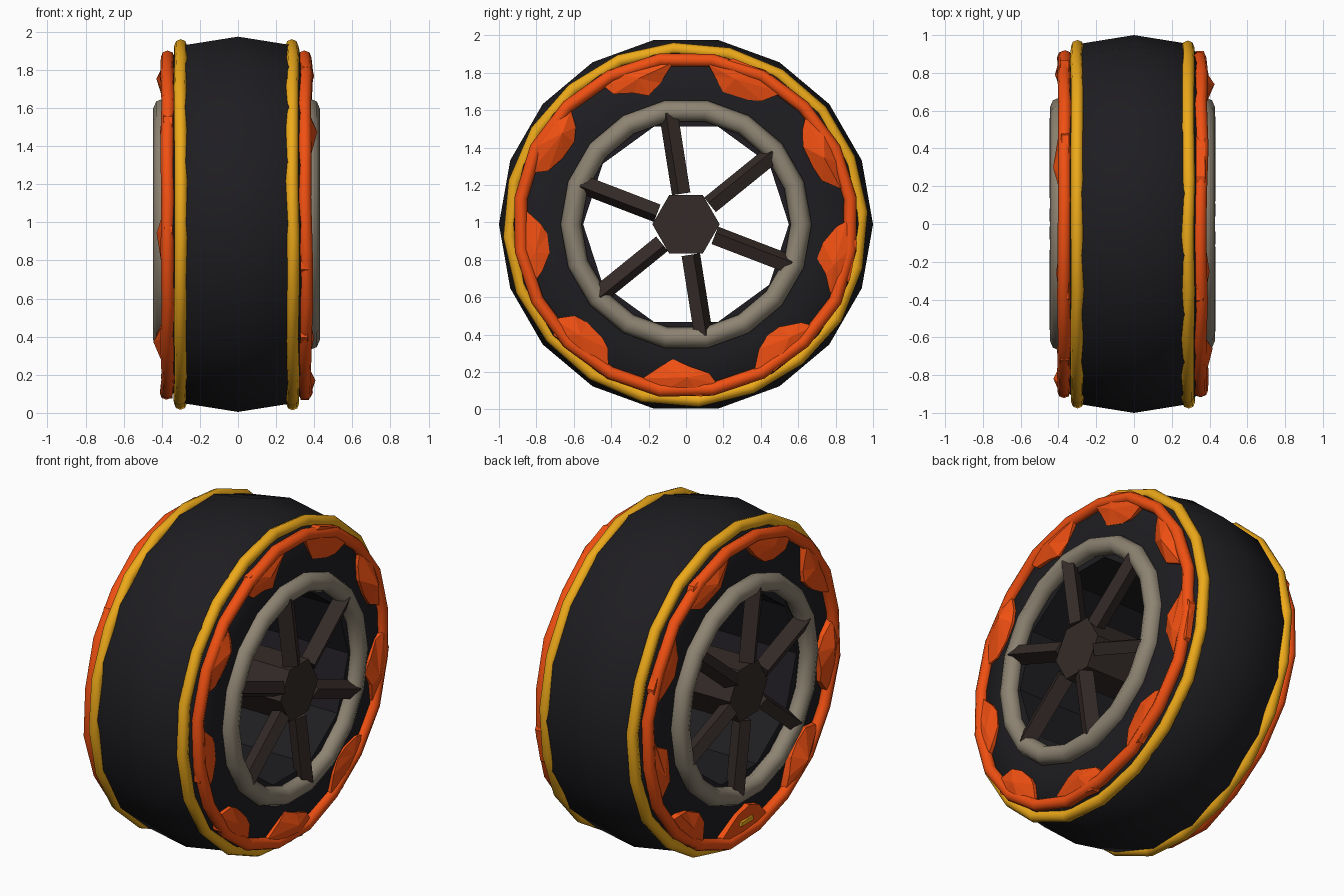
import bpy, bmesh, math, random
from mathutils import Matrix, Vector

if "Cube" in bpy.data.objects:
    bpy.data.objects.remove(bpy.data.objects["Cube"])

random.seed(4)
CZ = 0.99      # wheel centre height
OFF = -0.008   # slight sideways offset of the trim


def material(name, rgb):
    m = bpy.data.materials.new(name)
    m.diffuse_color = (*rgb, 1)
    m.use_nodes = True
    m.node_tree.nodes["Principled BSDF"].inputs["Base Color"].default_value = m.diffuse_color
    return m


BLACK = material("rubber", (0.013, 0.012, 0.015))
BROWN = material("dark_brown", (0.035, 0.024, 0.021))
YELLOW = material("yellow", (0.85, 0.40, 0.01))
ORANGE = material("orange", (0.88, 0.08, 0.006))
GREY = material("warm_grey", (0.27, 0.23, 0.17))


def polar(x, r, deg):
    a = math.radians(deg)
    return Vector((x, r * math.cos(a), CZ + r * math.sin(a)))


def finish(name, bm, mat, smooth=False):
    bmesh.ops.recalc_face_normals(bm, faces=bm.faces)
    me = bpy.data.meshes.new(name)
    bm.to_mesh(me)
    bm.free()
    me.materials.append(mat)
    ob = bpy.data.objects.new(name, me)
    bpy.context.collection.objects.link(ob)
    if smooth:
        bpy.ops.object.select_all(action='DESELECT')
        ob.select_set(True)
        bpy.context.view_layer.objects.active = ob
        bpy.ops.object.shade_smooth_by_angle(angle=math.radians(50))
    return ob


def lathe(name, profile, segs, mat, phase=0, smooth=False, wobble=0):
    """Revolve a closed (x, r) profile around the axle."""
    bm = bmesh.new()
    rings = []
    for i in range(segs):
        dx, dr = (random.uniform(-wobble, wobble) for _ in range(2))
        rings.append([bm.verts.new(polar(x + dx, r + dr, phase + 360 * i / segs))
                      for x, r in profile])
    n = len(profile)
    for i in range(segs):
        a, b = rings[i], rings[(i + 1) % segs]
        for j in range(n):
            k = (j + 1) % n
            bm.faces.new((a[j], a[k], b[k], b[j]))
    return finish(name, bm, mat, smooth)


def tube(name, x, major, minor, segs, mat, phase=0, wobble=0.004):
    prof = [(x + minor * math.cos(t * math.pi / 4), major + minor * math.sin(t * math.pi / 4))
            for t in range(8)]
    return lathe(name, prof, segs, mat, phase, True, wobble)


# tyre and the coarser inner barrel
half = [(0.28, 0.955), (0.34, 0.90), (0.36, 0.72), (0.36, 0.57)]
lathe("tyre", [(0, 1.0)] + half + [(-x, r) for x, r in reversed(half)], 18, BLACK, smooth=True)
lathe("inner_barrel", [(0.355, 0.60), (0.355, 0.55), (-0.355, 0.55), (-0.355, 0.60)], 10, BLACK)

# hexagonal hub running through the wheel
bm = bmesh.new()
ends = [[bm.verts.new(polar(x, 0.18, 60 * i)) for i in range(6)] for x in (-0.42, 0.41)]
for e in ends:
    bm.faces.new(e)
for i in range(6):
    j = (i + 1) % 6
    bm.faces.new((ends[0][i], ends[0][j], ends[1][j], ends[1][i]))
finish("hub", bm, BROWN)


def spoke(name, s, deg):
    bm = bmesh.new()
    bmesh.ops.create_cube(bm, size=1)
    m = (Matrix.Translation((s * 0.385 + OFF, 0, CZ))
         @ Matrix.Rotation(math.radians(deg), 4, 'X')
         @ Matrix.Translation((0, 0.385, 0))
         @ Matrix.Rotation(math.radians(25), 4, 'Y')
         @ Matrix.Diagonal((0.085, 0.44, 0.07, 1)))
    bmesh.ops.transform(bm, matrix=m, verts=bm.verts)
    finish(name, bm, BROWN)


# outline of one flame patch: (degrees, radius)
PATCH = [(-14, 0.87), (-9, 0.78), (-3, 0.735), (5, 0.75), (10, 0.80),
         (14, 0.87), (7, 0.915), (-7, 0.915)]


def flame(name, s, deg):
    bm = bmesh.new()
    back, front = [], []
    for a, r in PATCH:
        a += deg + random.uniform(-1.5, 1.5)
        r += random.uniform(-0.02, 0.012)
        back.append(bm.verts.new(polar(s * 0.335 + OFF, r, a)))
        front.append(bm.verts.new(polar(s * (0.37 + random.uniform(-0.005, 0.015)) + OFF, r, a)))
    peak = 0.385 + 0.065 * random.random() ** 2
    tip = bm.verts.new(polar(s * peak + OFF, 0.82, deg + random.uniform(-5, 5)))
    bm.faces.new(back)
    for i in range(len(PATCH)):
        j = (i + 1) % len(PATCH)
        bm.faces.new((back[i], back[j], front[j], front[i]))
        bm.faces.new((front[i], front[j], tip))
    finish(name, bm, ORANGE)


def glint(name, s, deg):
    bm = bmesh.new()
    bmesh.ops.create_cube(bm, size=1)
    m = (Matrix.Translation((s * 0.375 + OFF, 0, CZ))
         @ Matrix.Rotation(math.radians(deg), 4, 'X')
         @ Matrix.Translation((0, 0.80, 0))
         @ Matrix.Diagonal((0.04, 0.025, 0.11, 1)))
    bmesh.ops.transform(bm, matrix=m, verts=bm.verts)
    finish(name, bm, YELLOW)


# trim, rim, spokes and flame patches on both sides
for s, side in ((1, "right"), (-1, "left")):
    tube(f"yellow_ring_{side}", s * 0.294 + OFF, 0.942, 0.034, 20, YELLOW, 4)
    tube(f"orange_ring_{side}", s * 0.362 + OFF, 0.893, 0.035, 20, ORANGE, 9, 0.006)
    tube(f"rim_{side}", s * 0.382 + OFF, 0.615, 0.056, 18, GREY, 0, 0)
    for i in range(6):
        spoke(f"spoke_{side}_{i}", s, 39 + 60 * i)
    for i in range(9):
        flame(f"flame_{side}_{i}", s, 108 + 40 * i)
    glint(f"glint_{side}", s, -91)
